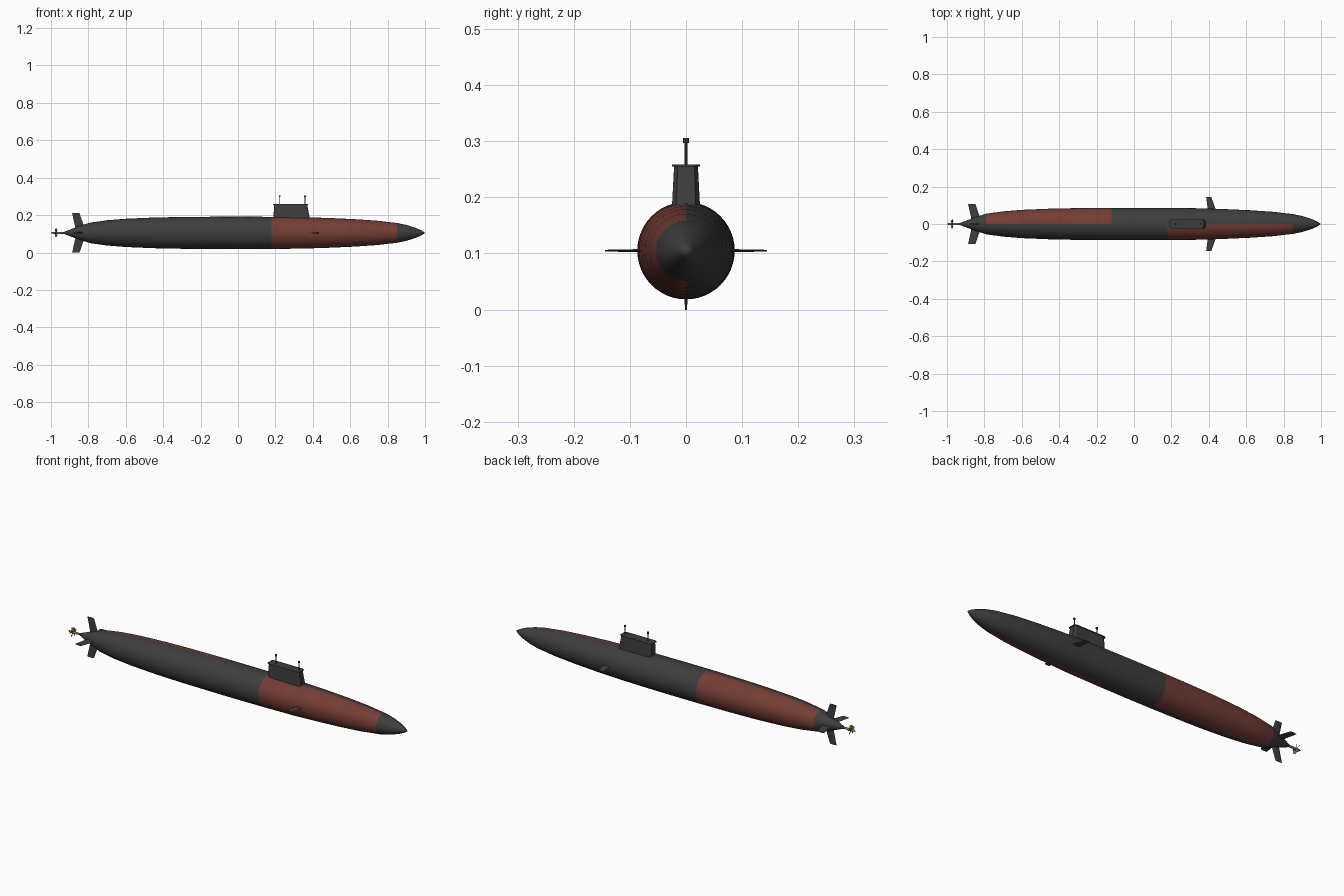
import bpy, bmesh, math
from mathutils import Matrix, Vector

if "Cube" in bpy.data.objects:
    bpy.data.objects.remove(bpy.data.objects["Cube"])

AXIS_Z = 0.105


def material(name, rgb):
    m = bpy.data.materials.new(name)
    m.diffuse_color = (*rgb, 1)
    m.use_nodes = True
    m.node_tree.nodes["Principled BSDF"].inputs["Base Color"].default_value = m.diffuse_color
    return m


GREY = material("dark_grey", (0.048, 0.048, 0.048))
RED = material("rust_red", (0.175, 0.047, 0.035))
BRASS = material("brass", (0.27, 0.17, 0.06))


def make(name, bm, mats, smooth=None):
    bmesh.ops.recalc_face_normals(bm, faces=bm.faces)
    me = bpy.data.meshes.new(name)
    bm.to_mesh(me)
    bm.free()
    ob = bpy.data.objects.new(name, me)
    bpy.context.collection.objects.link(ob)
    for m in mats:
        me.materials.append(m)
    if smooth:
        bpy.ops.object.select_all(action='DESELECT')
        ob.select_set(True)
        bpy.context.view_layer.objects.active = ob
        bpy.ops.object.shade_smooth_by_angle(angle=math.radians(smooth))
    return ob


def lathe(profile, sides):
    """Closed body turned about the hull axis from (x, radius) points."""
    bm = bmesh.new()
    rings = []
    for x, r in profile:
        if r == 0:
            rings.append([bm.verts.new((x, 0, AXIS_Z))] * sides)
        else:
            rings.append([bm.verts.new((x, r * math.sin(2 * math.pi * i / sides),
                                        AXIS_Z + r * math.cos(2 * math.pi * i / sides)))
                          for i in range(sides)])
    for a, b in zip(rings, rings[1:]):
        for i in range(sides):
            j = (i + 1) % sides
            bm.faces.new(dict.fromkeys((a[i], a[j], b[j], b[i])))
    return bm


def loft(bm, lower, upper):
    """Solid between two matching loops."""
    lo = [bm.verts.new(p) for p in lower]
    up = [bm.verts.new(p) for p in upper]
    n = len(lo)
    bm.faces.new(lo)
    bm.faces.new(up)
    for i in range(n):
        bm.faces.new((lo[i], lo[(i + 1) % n], up[(i + 1) % n], up[i]))


def fin(name, root, tip, t_root, t_tip, angle):
    """Tapered blade; root and tip are (x_back, x_front, distance from axis)."""
    def section(s, t):
        back, front, d = s
        w = front - back
        return [(back, 0, d), (back + w * .3, -t, d), (back + w * .8, -t, d),
                (front, 0, d), (back + w * .8, t, d), (back + w * .3, t, d)]
    bm = bmesh.new()
    loft(bm, section(root, t_root), section(tip, t_tip))
    bm.transform(Matrix.Translation((0, 0, AXIS_Z)) @ Matrix.Rotation(angle, 4, 'X'))
    make(name, bm, [GREY])


# Hull with red half-side panels
hull = lathe([(-0.945, 0), (-0.9, .017), (-0.85, .036), (-0.79, .055), (-0.7, .0675),
              (-0.6, .0755), (-0.45, .082), (-0.3, .085), (-0.12, .0865), (0.03, .0868),
              (0.18, .086), (0.35, .084), (0.5, .079), (0.62, .0735), (0.74, .0655),
              (0.85, .053), (0.9, .0425), (0.95, .027), (0.98, .0135), (1.0, 0)], 48)
for f in hull.faces:
    c = f.calc_center_median()
    bow_port = 0.18 < c.x < 0.85 and c.y < 0
    stern_far = -0.79 < c.x < -0.12 and c.y > 0
    f.material_index = int(bow_port or stern_far)
make("hull", hull, [GREY, RED], 30)


def sail_loop(x0, x1, w, z):
    d = 0.012
    return [(x0, -w * .7, z), (x0 + d, -w, z), (x1 - d, -w, z), (x1, -w * .7, z),
            (x1, w * .7, z), (x1 - d, w, z), (x0 + d, w, z), (x0, w * .7, z)]


# Sail and its cap plate
bm = bmesh.new()
loft(bm, sail_loop(0.19, 0.387, 0.026, 0.165), sail_loop(0.192, 0.37, 0.0212, 0.256))
make("sail", bm, [GREY])
bm = bmesh.new()
loft(bm, sail_loop(0.186, 0.375, 0.025, 0.255), sail_loop(0.186, 0.375, 0.025, 0.2585))
make("sail_cap", bm, [GREY])

# Periscope masts with heads
for i, x in enumerate((0.223, 0.358)):
    bm = bmesh.new()
    for r, z0, z1 in ((0.0024, 0.25, 0.3), (0.005, 0.297, 0.306)):
        bmesh.ops.create_cone(bm, cap_ends=True, segments=12, radius1=r, radius2=r,
                              depth=z1 - z0,
                              matrix=Matrix.Translation((x, 0, (z0 + z1) / 2)))
    make(f"periscope_{i + 1}", bm, [GREY], 30)

# Bow planes and stern fins
for side in (1, -1):
    fin(f"bow_plane_{'left' if side < 0 else 'right'}", (0.395, 0.44, 0.07),
        (0.386, 0.413, 0.144), 0.003, 0.0015, side * math.pi / 2)
for i in range(4):
    fin(f"stern_fin_{i + 1}", (-0.868, -0.818, 0.02), (-0.887, -0.848, 0.106),
        0.004, 0.002, i * math.pi / 2)

# Propeller: hub and pitched blades
make("propeller_hub", lathe([(-1.0, 0), (-0.994, .004), (-0.982, .006), (-0.955, .006),
                             (-0.93, .005), (-0.93, 0)], 16), [BRASS], 30)
bm = bmesh.new()
for i in range(5):
    blade = bmesh.new()
    t = 0.001
    shape = [(-.005, .003), (-.008, .015), (-.006, .024), (.006, .024), (.008, .015), (.005, .003)]
    loft(blade, [(x, -t, z) for x, z in shape], [(x, t, z) for x, z in shape])
    blade.transform(Matrix.Translation((-0.972, 0, AXIS_Z))
                    @ Matrix.Rotation(i * math.tau / 5, 4, 'X')
                    @ Matrix.Rotation(math.radians(50), 4, 'Z'))
    tmp = bpy.data.meshes.new("blade_tmp")
    blade.to_mesh(tmp)
    blade.free()
    bm.from_mesh(tmp)
    bpy.data.meshes.remove(tmp)
make("propeller_blades", bm, [BRASS])
